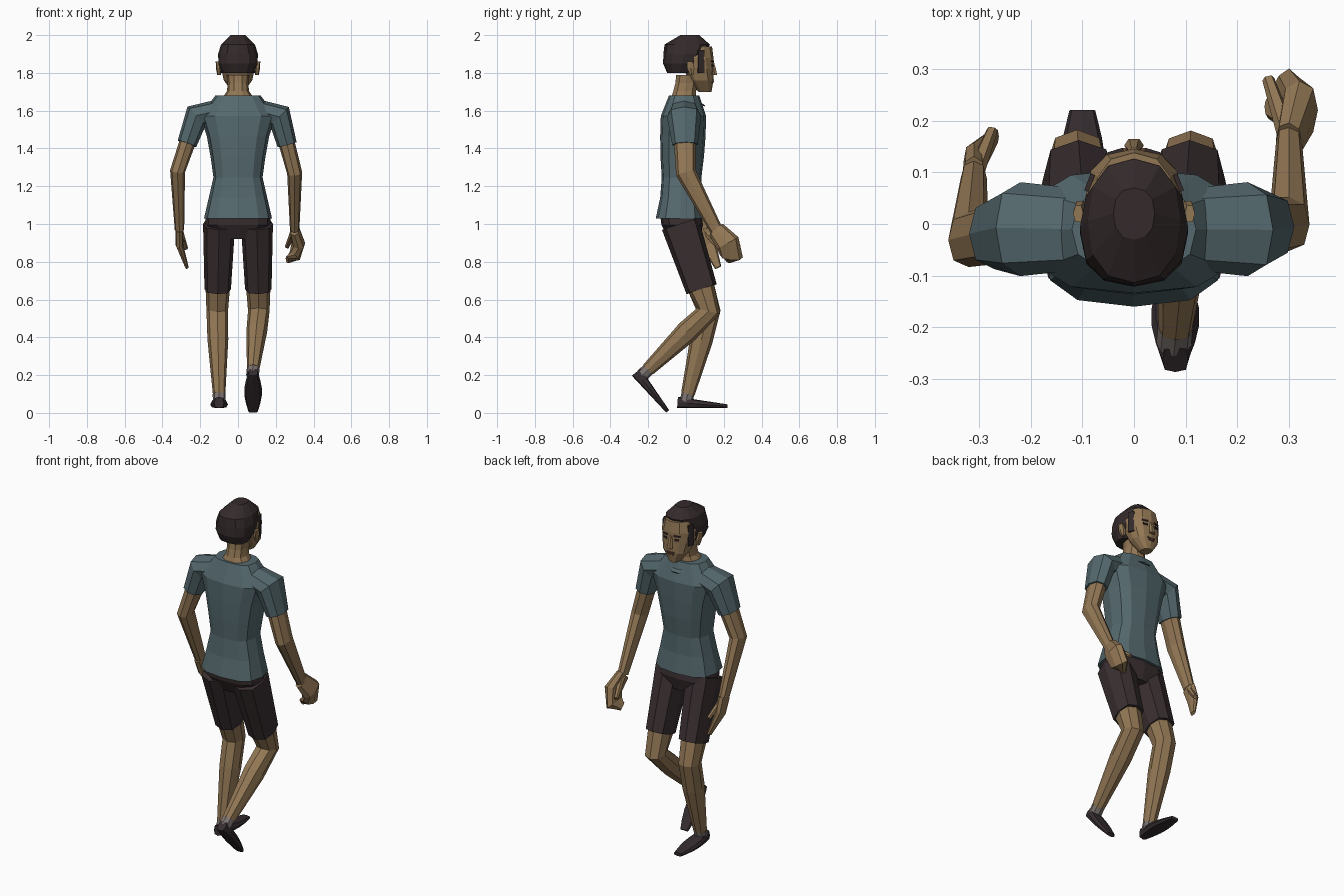
import bpy, bmesh, math
from mathutils import Vector, Matrix

default_cube = bpy.data.objects.get("Cube")
if default_cube:
    bpy.data.objects.remove(default_cube, do_unlink=True)


def make_material(name, red, green, blue):
    material = bpy.data.materials.new(name)
    material.use_nodes = True
    colour = (red, green, blue, 1)
    material.diffuse_color = colour
    material.node_tree.nodes["Principled BSDF"].inputs["Base Color"].default_value = colour
    return material


skin = make_material("skin", .29, .185, .09)
shirt_cloth = make_material("shirt cloth", .09, .14, .155)
shorts_cloth = make_material("shorts cloth", .042, .028, .03)
hair_dark = make_material("dark hair", .034, .023, .024)
shoe_leather = make_material("shoe leather", .036, .026, .03)
sock_cloth = make_material("sock cloth", .2, .17, .16)
eye_dark = make_material("dark eye", .02, .013, .012)
lip_colour = make_material("lips", .15, .07, .045)


def finish(name, material, bm):
    """Turn a bmesh into a named object of one colour."""
    bmesh.ops.recalc_face_normals(bm, faces=bm.faces)
    mesh = bpy.data.meshes.new(name)
    mesh.materials.append(material)
    bm.to_mesh(mesh)
    bm.free()
    bpy.context.collection.objects.link(bpy.data.objects.new(name, mesh))


def spread(start, end, count):
    """Evenly spaced points from start to end."""
    start, end = Vector(start), Vector(end)
    return [start.lerp(end, i / (count - 1)) for i in range(count)]


def loft(name, material, path, widths, depths=None, ratio=1, sides=8,
         power=.85, level=False, place=Matrix.Identity(4)):
    """Skin a tube along a path; rings are mitred at bends or kept level."""
    path = [Vector(point) for point in path]
    depths = depths or [width * ratio for width in widths]
    steps = [(b - a).normalized() for a, b in zip(path, path[1:])]
    bm = bmesh.new()
    loops = []
    for i, centre in enumerate(path):
        along = (steps[max(i - 1, 0)] + steps[min(i, len(steps) - 1)]).normalized()
        if level:
            along = Vector((0, 0, 1))
        across = Vector((1, 0, 0))
        across = (across - along * across.dot(along)).normalized()
        outward = along.cross(across)
        loop = []
        for k in range(sides):
            angle = math.tau * k / sides
            c, s = math.cos(angle), math.sin(angle)
            u = math.copysign(abs(c) ** power, c) * widths[i]
            v = math.copysign(abs(s) ** power, s) * depths[i]
            loop.append(bm.verts.new(centre + across * u + outward * v))
        loops.append(loop)
    for low, high in zip(loops, loops[1:]):
        for k in range(sides):
            n = (k + 1) % sides
            bm.faces.new((low[k], low[n], high[n], high[k]))
    bm.faces.new(loops[0][::-1])
    bm.faces.new(loops[-1])
    bm.transform(place)
    finish(name, material, bm)


def plate(name, material, centre, width, height, turn=0):
    """Thin plate facing +y, turned about the vertical."""
    bm = bmesh.new()
    bmesh.ops.create_cube(bm, size=1)
    bm.transform(Matrix.Translation(centre) @ Matrix.Rotation(turn, 4, "Z")
                 @ Matrix.Diagonal((width, .009, height, 1)))
    finish(name, material, bm)


def shoe(name, heel, pitch):
    """Flat-soled shoe that runs forward from the heel."""
    along = [i / 5 for i in range(6)]
    heights = [.03 - .02 * t for t in along]
    widths = [.025 + .022 * math.sin(math.pi * t) for t in along]
    path = [(0, .265 * t, height) for t, height in zip(along, heights)]
    loft(name, shoe_leather, path, widths, heights, power=.6,
         place=Matrix.Translation(heel) @ Matrix.Rotation(pitch, 4, "X"))


# Shirt body with its collar point
loft("shirt_body", shirt_cloth, spread((0, -.03, 1.03), (0, -.01, 1.68), 7),
     [.18, .155, .13, .145, .165, .2, .12], [.13, .11, .105, .115, .12, .12, .08],
     sides=12, power=.72, level=True)
loft("collar_point", shirt_cloth, [(0, .03, 1.66), (0, .1, 1.625)],
     [.09, .025], ratio=.12)

# Shorts seat
loft("shorts_seat", shorts_cloth, spread((0, -.01, .92), (0, -.03, 1.07), 3),
     [.09, .175, .17], [.08, .11, .11], sides=12, power=.72, level=True)

# Legs: the left pushes off behind, the right is planted
ankles = {"left": Vector((.08, -.2, .23)), "right": Vector((-.1, .01, .1))}
for side, sign in (("left", 1), ("right", -1)):
    hip = Vector((sign * .1, -.03, 1))
    knee = Vector((sign * .11, .12, .54))
    ankle = ankles[side]
    hem = hip.lerp(knee, .75)
    loft("shorts_leg_" + side, shorts_cloth, [hip, hem], [.085, .07], ratio=1.2, power=.75)
    loft("lower_leg_" + side, skin, [hem, knee, knee.lerp(ankle, .35), ankle],
         [.064, .057, .055, .033], ratio=1.1)
    loft("sock_" + side, sock_cloth, [ankle, ankle.lerp(knee, -.1)], [.034, .034])
shoe("shoe_right", (-.1, -.045, .025), 0)
shoe("shoe_left", (.08, -.285, .195), -math.radians(47))

# Sleeves and arms
elbows = {"left": Vector((.3, 0, 1.27)), "right": Vector((-.32, -.03, 1.28))}
wrists = {"left": Vector((.3, .16, .97)), "right": Vector((-.31, .09, .97))}
for side, sign in (("left", 1), ("right", -1)):
    shoulder = Vector((sign * .22, -.01, 1.57))
    elbow, wrist = elbows[side], wrists[side]
    cuff = shoulder.lerp(elbow, .5)
    loft("sleeve_" + side, shirt_cloth, [(sign * .1, -.01, 1.6), shoulder, cuff],
         [.06, .07, .052], ratio=1.3)
    loft("arm_" + side, skin, [shoulder, cuff, elbow, wrist],
         [.045, .043, .04, .025], ratio=1.35)

# Hands: relaxed curl on the left, straight fingers on the right
loft("hand_left", skin, [wrists["left"], (.32, .22, .9), (.3, .24, .83), (.26, .22, .81)],
     [.026, .036, .034, .013], ratio=1.8)
loft("thumb_left", skin, [wrists["left"], (.26, .28, .88)], [.02, .012], sides=6)
loft("hand_right", skin, [wrists["right"], (-.31, .12, .89), (-.27, .17, .77)],
     [.022, .02, .009], ratio=2)
loft("thumb_right", skin, [wrists["right"], (-.275, .18, .87)], [.018, .011], sides=6)

# Neck, head and hair
loft("neck", skin, spread((0, -.015, 1.66), (0, .01, 1.79), 4),
     [.09, .058, .055, .06], [.07, .063, .06, .065], sides=10, level=True)
loft("head", skin, spread((0, .1, 1.7), (0, .03, 1.94), 5),
     [.03, .075, .088, .095, .08], [.035, .063, .08, .098, .108], sides=12, level=True)
loft("hair_cap", hair_dark, spread((0, -.035, 1.8), (0, .02, 2), 5),
     [.082, .104, .105, .09, .04], [.065, .1, .112, .12, .05], sides=12, level=True)

# Face
loft("nose", skin, spread((0, .14, 1.86), (0, .152, 1.79), 3),
     [.009, .013, .019], [.008, .013, .014], sides=6, level=True)
plate("upper_lip", lip_colour, (0, .143, 1.762), .046, .007)
plate("lower_lip", lip_colour, (0, .143, 1.752), .036, .008)
for side, sign in (("left", 1), ("right", -1)):
    plate("eye_" + side, eye_dark, (sign * .037, .138, 1.84), .026, .011, sign * -.3)
    plate("eyebrow_" + side, hair_dark, (sign * .038, .138, 1.862), .036, .008, sign * -.3)
    plate("sideburn_" + side, hair_dark, (sign * .086, .08, 1.86), .035, .12, sign * -1.2)
    loft("ear_" + side, skin, spread((sign * .1, .03, 1.79), (sign * .108, .02, 1.86), 3),
         [.01, .013, .01], [.012, .022, .018], sides=6, level=True)
